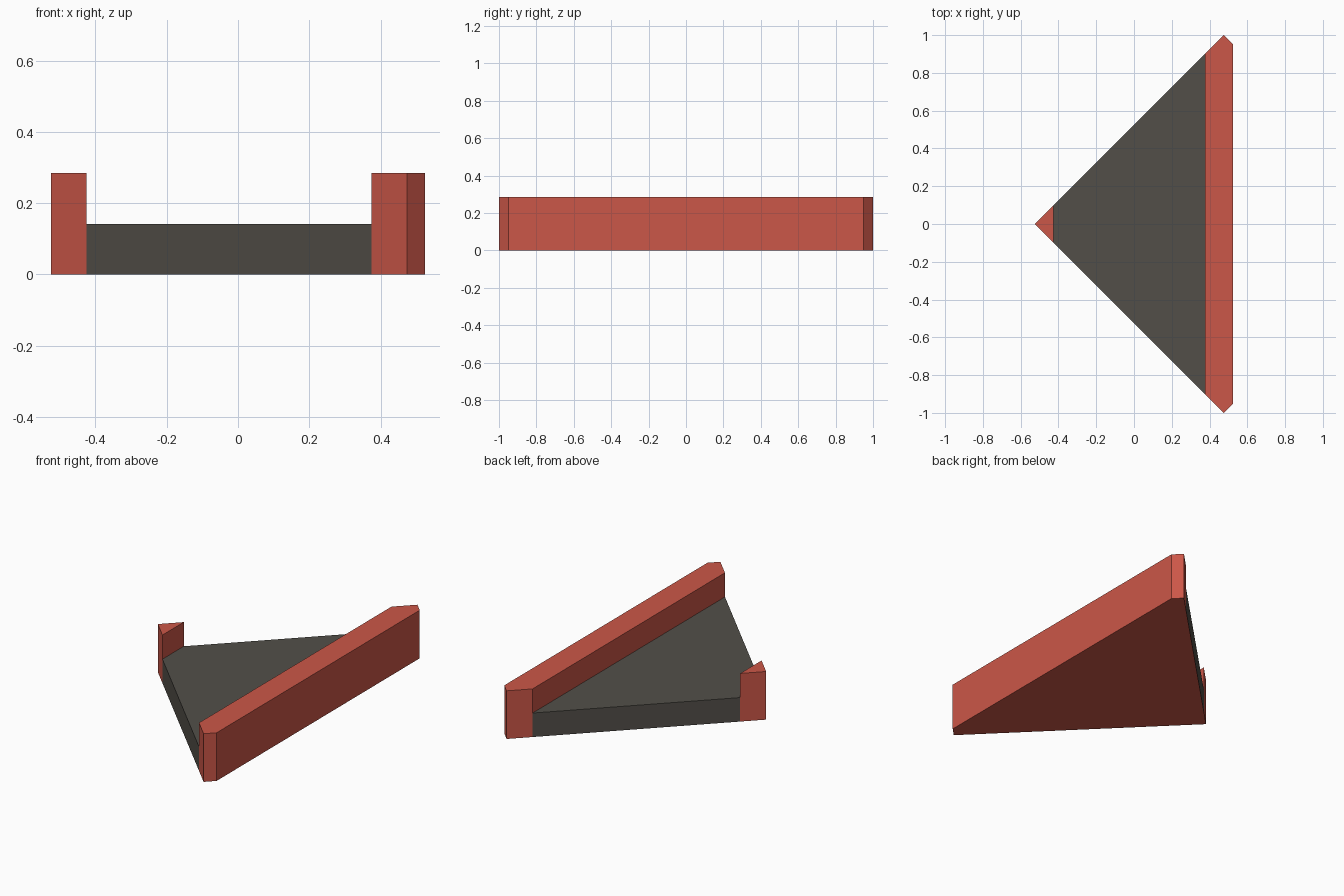
import bpy
import bmesh

if "Cube" in bpy.data.objects:
    bpy.data.objects.remove(bpy.data.objects["Cube"])


def material(name, rgb):
    m = bpy.data.materials.new(name)
    m.diffuse_color = (*rgb, 1.0)
    m.use_nodes = True
    m.node_tree.nodes["Principled BSDF"].inputs["Base Color"].default_value = m.diffuse_color
    return m


red = material("brick red", (0.60, 0.095, 0.065))
grey = material("dark warm grey", (0.085, 0.078, 0.066))


def prism(name, half_outline, height, mats):
    """Extrude an outline mirrored across y = 0; a second material goes on the underside."""
    outline = [(x, -y) for x, y in half_outline]
    outline += [(x, y) for x, y in reversed(half_outline) if y > 0]
    bm = bmesh.new()
    base = bm.faces.new([bm.verts.new((x, y, 0)) for x, y in outline])
    top = bmesh.ops.extrude_face_region(bm, geom=[base], use_keep_orig=True)["geom"]
    bmesh.ops.translate(bm, vec=(0, 0, height),
                        verts=[g for g in top if isinstance(g, bmesh.types.BMVert)])
    bmesh.ops.recalc_face_normals(bm, faces=bm.faces)
    bm.normal_update()
    for f in bm.faces:
        f.material_index = len(mats) - 1 if f.normal.z < -0.5 else 0
    mesh = bpy.data.meshes.new(name)
    bm.to_mesh(mesh)
    bm.free()
    for m in mats:
        mesh.materials.append(m)
    obj = bpy.data.objects.new(name, mesh)
    bpy.context.collection.objects.link(obj)
    return obj


WALL_H, PLATE_H = 0.285, 0.142

# Raised corner post at the pointed end
prism("corner_post", [(-0.525, 0), (-0.425, 0.10)], WALL_H, [red])
# Low sloping-sided floor plate, red underneath
prism("floor_plate", [(-0.425, 0.10), (0.375, 0.90)], PLATE_H, [grey, red])
# Long raised wall with clipped ends
prism("long_wall", [(0.375, 0.90), (0.475, 1.0), (0.525, 0.95)], WALL_H, [red])
